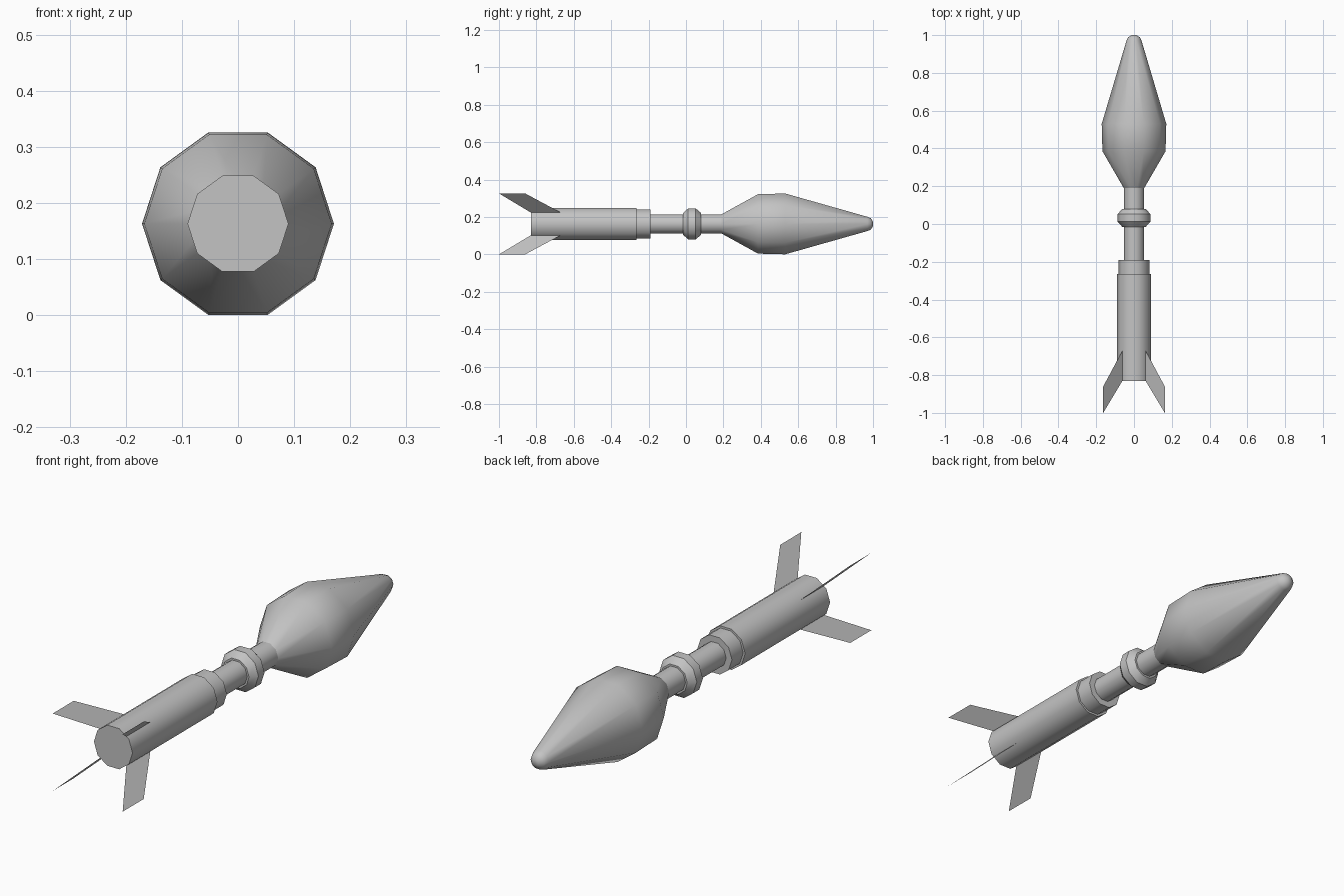
import bpy, bmesh
from math import cos, sin, pi, radians

SIDES = 10
AXIS_Z = 0.163

cube = bpy.data.objects.get("Cube")
if cube:
    bpy.data.objects.remove(cube, do_unlink=True)

grey = bpy.data.materials.new("matte grey")
grey.use_nodes = True
colour = (0.55, 0.55, 0.55, 1)
grey.diffuse_color = colour
grey.node_tree.nodes["Principled BSDF"].inputs["Base Color"].default_value = colour


def finish(name, bm):
    mesh = bpy.data.meshes.new(name)
    bm.to_mesh(mesh)
    bm.free()
    mesh.materials.append(grey)
    obj = bpy.data.objects.new(name, mesh)
    bpy.context.collection.objects.link(obj)
    return obj


def turned(name, profile):
    """Closed ten-sided solid along y from (y, radius) pairs."""
    bm = bmesh.new()
    rings = []
    for y, r in profile:
        angles = [2 * pi * i / SIDES for i in range(SIDES)]
        rings.append([bm.verts.new((r * cos(a), y, AXIS_Z + r * sin(a))) for a in angles])
    for a, b in zip(rings, rings[1:]):
        for i in range(SIDES):
            j = (i + 1) % SIDES
            bm.faces.new((a[i], a[j], b[j], b[i]))
    bm.faces.new(rings[0])
    bm.faces.new(rings[-1])
    bmesh.ops.recalc_face_normals(bm, faces=bm.faces)
    obj = finish(name, bm)
    bpy.ops.object.select_all(action='DESELECT')
    obj.select_set(True)
    bpy.context.view_layer.objects.active = obj
    bpy.ops.object.shade_smooth_by_angle(angle=radians(40))


# Body parts from tail to nose
turned("tail_tube", [(-0.83, 0.09), (-0.265, 0.09)])
turned("collar", [(-0.27, 0.081), (-0.19, 0.081)])
turned("rod", [(-0.2, 0.054), (0.2, 0.054)])
turned("rod_ring", [(-0.015, 0.062), (0.012, 0.087), (0.052, 0.087), (0.08, 0.062)])
turned("warhead", [(0.19, 0.054), (0.385, 0.167), (0.53, 0.171),
                   (0.97, 0.04), (0.988, 0.032), (1.0, 0.012)])

# Four swept sheet fins on the diagonals
for side, sx in (("left", 1), ("right", -1)):
    for level, sz in (("upper", 1), ("lower", -1)):
        bm = bmesh.new()
        outline = [(-0.83, 0.061), (-0.67, 0.061), (-0.86, 0.163), (-1.0, 0.163)]
        verts = [bm.verts.new((sx * d, y, AXIS_Z + sz * d)) for y, d in outline]
        bm.faces.new(verts)
        finish(f"{level}_{side}_fin", bm)
